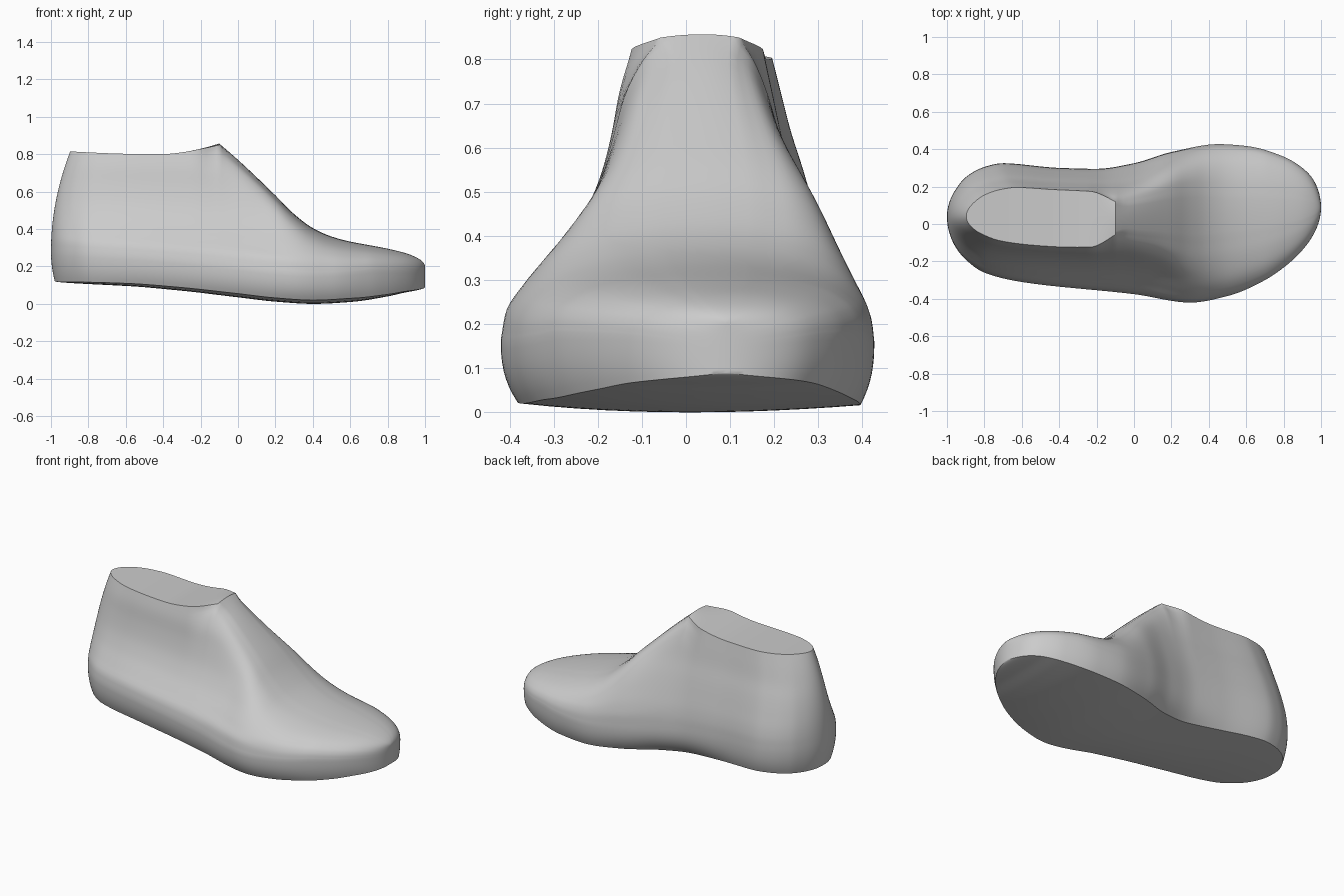
import bpy, bmesh, math

default_cube = bpy.data.objects.get("Cube")
if default_cube:
    bpy.data.objects.remove(default_cube, do_unlink=True)


def smooth_curve(xs, ys, x):
    """Monotone cubic interpolation through the given points."""
    n = len(xs)
    steps = [xs[i + 1] - xs[i] for i in range(n - 1)]
    secants = [(ys[i + 1] - ys[i]) / steps[i] for i in range(n - 1)]

    def slope(i):
        if i == 0 or i == n - 1:
            return secants[min(i, n - 2)]
        a, b = secants[i - 1], secants[i]
        return 2 * a * b / (a + b) if a * b > 0 else 0

    i = 0
    while i < n - 2 and x > xs[i + 1]:
        i += 1
    h = steps[i]
    u = (x - xs[i]) / h
    return (ys[i] * (1 + 2 * u) * (1 - u) ** 2 + slope(i) * h * u * (1 - u) ** 2
            + ys[i + 1] * u * u * (3 - 2 * u) + slope(i + 1) * h * u * u * (u - 1))


def ease(a, b, x):
    u = min(1, max(0, (x - a) / (b - a)))
    return u * u * (3 - 2 * u)


def angle(s):
    return math.acos(max(-1, min(1, -s)))


# Lengthwise guides: (position, value) pairs
inner_side = [(-1, .04), (-.95, .19), (-.9, .25), (-.8, .305), (-.7, .325), (-.4, .3), (-.2, .295),
              (0, .325), (.2, .385), (.45, .427), (.6, .417), (.8, .36), (.9, .3), (.95, .25), (1, .09)]
outer_side = [(-1, .04), (-.95, -.13), (-.9, -.19), (-.8, -.26), (-.6, -.31), (0, -.375), (.3, -.42),
              (.5, -.385), (.7, -.3), (.8, -.233), (.9, -.14), (.95, -.073), (1, .09)]
instep = [(-1, 1.6), (-.2, .945), (-.1, .857), (0, .77), (.2, .58), (.3, .48), (.4, .405), (.5, .36),
          (.6, .333), (.8, .295), (.9, .27), (.95, .25), (1, .2)]
sole_line = [(-1, .122), (-.6, .095), (-.3, .07), (0, .035), (.2, .012), (.4, 0),
             (.6, .01), (.8, .04), (.9, .062), (1, .09)]
ridge_line = [(-1, .04), (-.1, .04), (.3, .05), (1, .09)]


def guide(table, s):
    return smooth_curve([angle(p[0]) for p in table], [p[1] for p in table], angle(s))


# Ankle flare: share of the width left at rising heights
ANKLE_TOP = .82
flare_height = [0, .1, .2, .36, .52, .68, .84, 1]
flare_outer = [1, .97, .87, .71, .6, .535, .49, .42]
flare_inner = [1, .99, .96, .88, .79, .69, .61, .53]
# Height and width shares of a rounded instep ridge and of the toe dome
round_height = [0, .15, .3, .47, .63, .8, .93, .985]
round_width = [1, 1, .99, .97, .94, .87, .7, .42]
dome_height = [0, .2, .4, .58, .72, .83, .92, .98]
dome_width = [1, .985, .945, .865, .765, .635, .465, .25]
WALL, UPPER, CAP, SOLE = 8, 28, 6, 12


def opening_height(s):
    return .8 + (.47 if s > -.45 else .05) * (s + .45) ** 2


def half_section(s, side):
    """Points from the sole edge up to the ridge on one side."""
    low, ridge = guide(sole_line, s), guide(ridge_line, s)
    top = min(opening_height(s), guide(instep, s))
    edge = guide(inner_side if side > 0 else outer_side, s)
    flare = flare_inner if side > 0 else flare_outer
    wide_z = low + min(.16, .55 * (top - low))
    rounding, doming = ease(-.24, -.03, s), ease(.1, .55, s)
    # Sole tucks in under the arch on the inner side
    tuck = .08 + (.14 * math.exp(-((s + .12) / .3) ** 2) if side > 0 else 0)
    sole_y = ridge + (edge - ridge) * (1 - tuck)
    sole_z = low + .02 * min(1, (abs(sole_y - ridge) / .38) ** 2)
    pts = []
    for i in range(WALL):
        u = i / WALL
        g = 1 - tuck * (1 - u) ** 2.5
        pts.append((ridge + (edge - ridge) * g, sole_z + (wide_z - sole_z) * u))
    index = list(range(len(flare)))
    for i in range(UPPER + 1):
        q = i / UPPER * index[-1]
        t = q / index[-1]
        t += (smooth_curve(index, round_height, q) - t) * rounding
        t += (smooth_curve(index, dome_height, q) - t) * doming
        z = wide_z + (top - wide_z) * t
        level = min(1, (z - wide_z) / (ANKLE_TOP - wide_z))
        g = smooth_curve(flare_height, flare, level)
        g *= 1 + (smooth_curve(index, round_width, q) - 1) * rounding
        g += (smooth_curve(index, dome_width, q) - g) * doming
        pts.append((ridge + (edge - ridge) * g, z))
    rim_y, rim_z = pts[-1]
    for i in range(1, CAP + 1):
        v = 1 - i / CAP
        pts.append((ridge + (rim_y - ridge) * v, top - (top - rim_z) * v * v))
    return pts


def section(s):
    """Closed ring; the heel leans forward above and below its fullest point."""
    outer, inner = half_section(s, -1), half_section(s, 1)
    ring = outer + inner[-2::-1]
    (y0, z0), (y1, z1) = inner[0], outer[0]
    low = guide(sole_line, s)
    for i in range(1, SOLE):
        u = i / SOLE
        crown = 4 * u * (1 - u)
        z = z0 + (z1 - z0) * u
        ring.append((y0 + (y1 - y0) * u, z + (low - z) * crown))
    fade = 1 - ease(-1, -.2, s)
    return [(s + fade * (.36 if z > .28 else .8) * (z - .28) ** 2, y, z) for y, z in ring]


# Stations crowd towards heel and toe, with one on the front of the opening
COUNT = 110
stations = sorted([-math.cos(math.pi * i / COUNT) for i in range(COUNT + 1)] + [-.1])

bm = bmesh.new()
rings = [[bm.verts.new(p) for p in section(s)] for s in stations]
for a, b in zip(rings, rings[1:]):
    for i in range(len(a)):
        j = (i + 1) % len(a)
        bm.faces.new((a[i], a[j], b[j], b[i]))
bmesh.ops.remove_doubles(bm, verts=bm.verts, dist=.0004)
bmesh.ops.recalc_face_normals(bm, faces=bm.faces)

mesh = bpy.data.meshes.new("shoe_last")
bm.to_mesh(mesh)
bm.free()
last = bpy.data.objects.new("shoe_last", mesh)
bpy.context.collection.objects.link(last)

# Single plain grey
grey = bpy.data.materials.new("plain_grey")
grey.use_nodes = True
colour = (.6, .6, .6, 1)
grey.diffuse_color = colour
grey.node_tree.nodes["Principled BSDF"].inputs["Base Color"].default_value = colour
mesh.materials.append(grey)

bpy.ops.object.select_all(action="DESELECT")
last.select_set(True)
bpy.context.view_layer.objects.active = last
bpy.ops.object.shade_smooth_by_angle(angle=math.radians(40))
